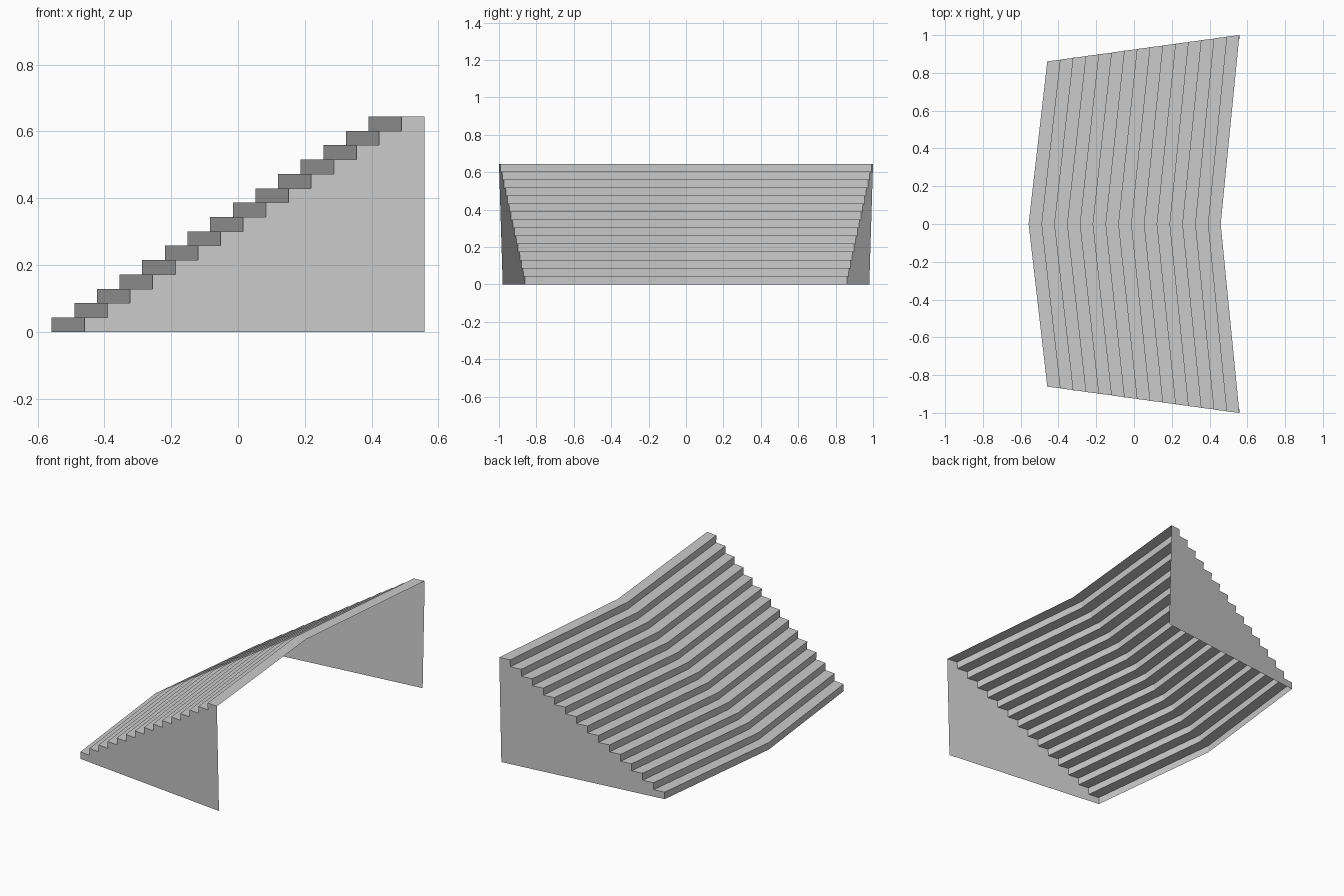
import bpy

if "Cube" in bpy.data.objects:
    bpy.data.objects.remove(bpy.data.objects["Cube"])

STEPS = 15
RISE = 0.645 / STEPS
GOING = 0.0678
X0 = -0.558          # nose of the lowest step on the centre line
SWEEP = 0.099        # how far the step ends are swept back
X_END = X0 + SWEEP   # lowest step, outer end
RUN = STEPS * GOING


def make_object(name, verts, faces):
    mesh = bpy.data.meshes.new(name)
    mesh.from_pydata(verts, [], faces)
    mesh.update()
    obj = bpy.data.objects.new(name, mesh)
    bpy.context.collection.objects.link(obj)
    return obj


def half_width(x, z):
    # slightly leaning plane of the flared side walls
    return 0.86 + 0.12 * (x - X_END) / RUN + 0.02 * z / (STEPS * RISE)


# Stair profile as (distance back, height)
profile = [(0, 0)]
for i in range(STEPS):
    profile += [(i * GOING, (i + 1) * RISE), ((i + 1) * GOING, (i + 1) * RISE)]


def end_point(back, z, side):
    x = X_END + back
    return (x, side * half_width(x, z), z)


# Chevron steps: thin open sheet of risers and treads
verts, faces = [], []
for back, z in profile:
    verts += [end_point(back, z, -1), (X0 + back, 0, z), end_point(back, z, 1)]
for k in range(len(profile) - 1):
    for j in range(2):
        a, b = 3 * k + j, 3 * (k + 1) + j
        faces.append((a, b, b + 1, a + 1))
make_object("stepped_seating", verts, faces)

# Side walls under the step ends
for name, side in (("side_wall_front", -1), ("side_wall_back", 1)):
    outline = [profile[0], (RUN, 0)] + profile[:0:-1]
    if side > 0:
        outline.reverse()
    make_object(name, [end_point(b, z, side) for b, z in outline],
                [tuple(range(len(outline)))])
